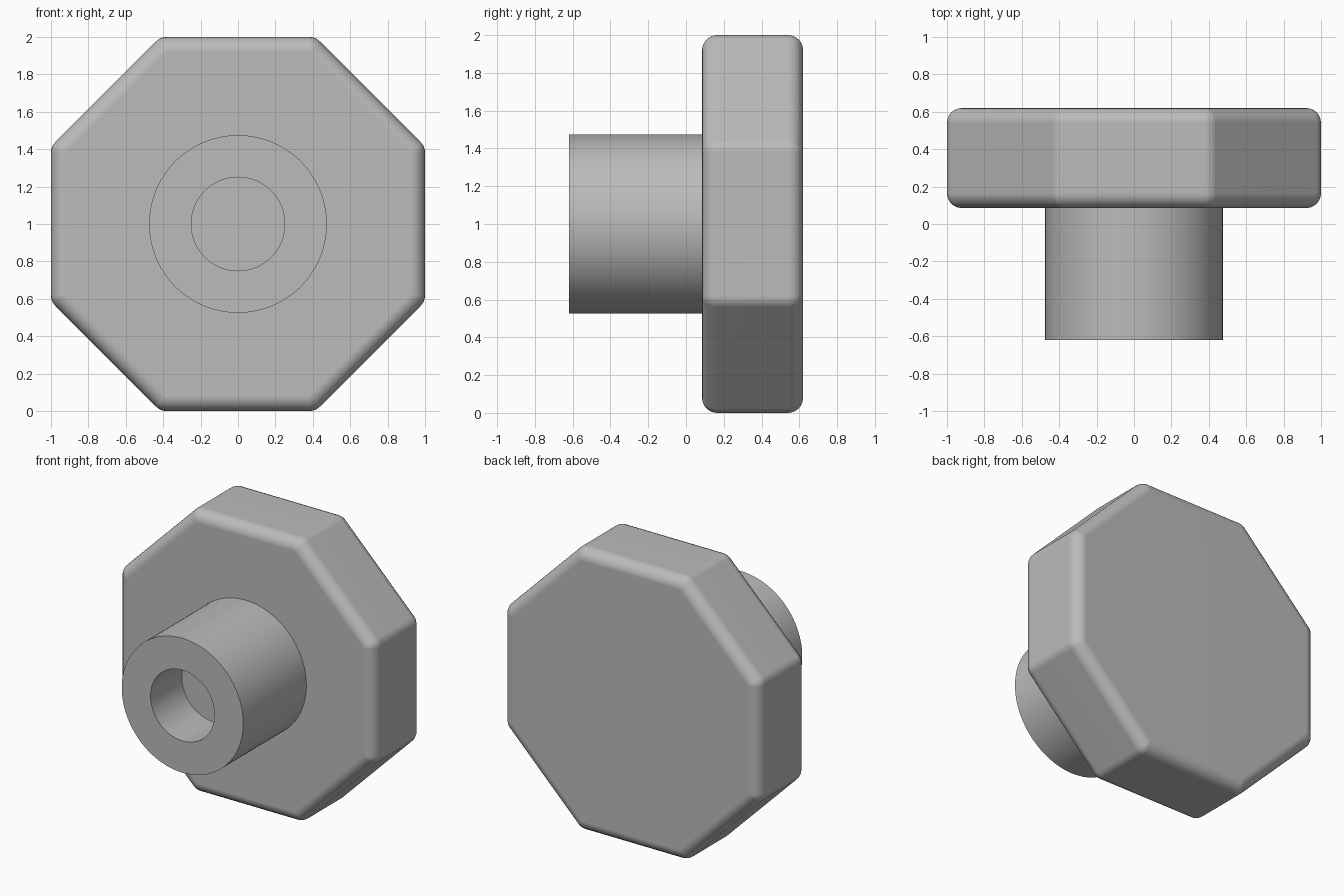
import bpy, bmesh
from math import sin, cos, tan, pi, radians

if "Cube" in bpy.data.objects:
    bpy.data.objects.remove(bpy.data.objects["Cube"])

grey = bpy.data.materials.new("plain grey")
grey.use_nodes = True
grey.diffuse_color = (0.5, 0.5, 0.5, 1)
grey.node_tree.nodes["Principled BSDF"].inputs["Base Color"].default_value = (0.5, 0.5, 0.5, 1)

CENTRE_Z = 1.0
PLATE_FRONT, PLATE_BACK, HUB_FRONT = 0.085, 0.62, -0.62
FILLET = 0.08
STEPS = 6


def loft(name, rings, cap_first, cap_last):
    """Skin a list of equal-length point rings into one smooth-shaded object."""
    bm = bmesh.new()
    loops = [[bm.verts.new(p) for p in ring] for ring in rings]
    for a, b in zip(loops, loops[1:]):
        for i in range(len(a)):
            j = (i + 1) % len(a)
            bm.faces.new((a[i], a[j], b[j], b[i]))
    if cap_first:
        bm.faces.new(loops[0])
    if cap_last:
        bm.faces.new(loops[-1])
    bmesh.ops.remove_doubles(bm, verts=bm.verts, dist=1e-5)
    bmesh.ops.recalc_face_normals(bm, faces=bm.faces)
    mesh = bpy.data.meshes.new(name)
    bm.to_mesh(mesh)
    bm.free()
    mesh.materials.append(grey)
    obj = bpy.data.objects.new(name, mesh)
    bpy.context.collection.objects.link(obj)
    bpy.ops.object.select_all(action="DESELECT")
    obj.select_set(True)
    bpy.context.view_layer.objects.active = obj
    bpy.ops.object.shade_smooth_by_angle(angle=radians(30))
    weighted = obj.modifiers.new("flat_face_normals", "WEIGHTED_NORMAL")
    weighted.keep_sharp = True
    return obj


def octagon_ring(y, grow):
    """Inner octagon grown outward by a radius, which rounds its corners."""
    core = (1 - FILLET) / cos(pi / 8)
    ring = []
    for k in range(8):
        mid = pi / 8 + k * pi / 4
        for s in range(STEPS + 1):
            a = mid + (s / STEPS - 0.5) * pi / 4
            ring.append((core * cos(mid) + grow * cos(a), y,
                         CENTRE_Z + core * sin(mid) + grow * sin(a)))
    return ring


def circle_ring(y, radius, sides=96):
    return [(radius * cos(2 * pi * i / sides), y,
             CENTRE_Z + radius * sin(2 * pi * i / sides)) for i in range(sides)]


# Octagonal grip with rounded edges
arc = [pi / 2 * s / STEPS for s in range(STEPS + 1)]
front = [octagon_ring(PLATE_FRONT + FILLET * (1 - cos(a)), FILLET * sin(a)) for a in arc]
back = [octagon_ring(PLATE_BACK - FILLET * (1 - cos(a)), FILLET * sin(a)) for a in reversed(arc)]
loft("octagonal_grip", front + back, True, True)

# Round hub with a blind bore
hub_profile = [(PLATE_FRONT, 0.475), (HUB_FRONT, 0.475), (HUB_FRONT, 0.25), (HUB_FRONT + 0.35, 0.25)]
loft("hub", [circle_ring(y, r) for y, r in hub_profile], False, True)
